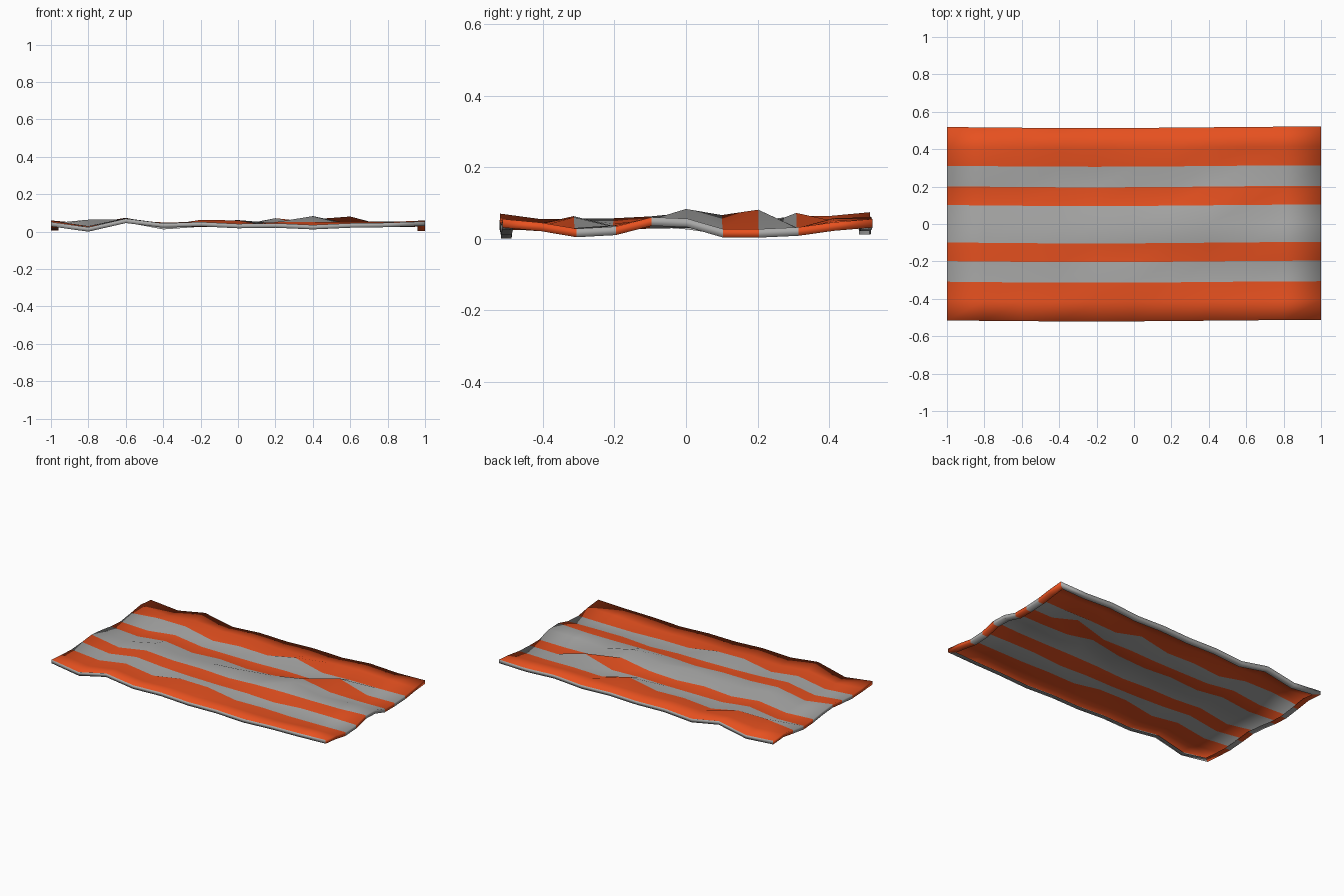
import bpy, bmesh, math, random

if "Cube" in bpy.data.objects:
    bpy.data.objects.remove(bpy.data.objects["Cube"])

random.seed(7)

def material(name, rgb):
    m = bpy.data.materials.new(name)
    m.diffuse_color = (*rgb, 1)
    m.use_nodes = True
    m.node_tree.nodes["Principled BSDF"].inputs["Base Color"].default_value = m.diffuse_color
    return m

orange = material("orange cloth", (0.80, 0.082, 0.014))
grey = material("grey cloth", (0.40, 0.40, 0.395))

# grid lines of the cloth: stripes follow the y lines
N = 10
XS = [-1 + 0.2 * i for i in range(N + 1)]
half = [0.1, 0.2, 0.31, 0.41, 0.517]
YS = [-v for v in reversed(half)] + [0] + half
GREY_ROWS = {2, 4, 5, 7}

# heights along the four borders
front = [.052, .024, .070, .045, .052, .042, .045, .036, .045, .048, .055]
back = [.052, .036, .074, .036, .050, .045, .052, .045, .060, .050, .055]
right = [.055, .045, .028, .034, .060, .056, .027, .027, .032, .046, .055]
left = [.052, .045, .040, .048, .058, .050, .036, .030, .045, .060, .052]

# main wrinkles inside, as (column, row): height
peaks = {(7, 5): .083, (2, 5): .072, (8, 7): .081, (5, 5): .062, (1, 8): .064,
         (2, 4): .062, (7, 6): .066, (6, 5): .045, (8, 5): .042, (3, 5): .045,
         (6, 8): .072, (4, 2): .063, (5, 2): .060, (7, 2): .03}

def height(i, j):
    if (i, j) in peaks:
        return peaks[i, j]
    u, v = i / N, j / N
    z = (1 - v) * front[i] + v * back[i] + (1 - u) * left[j] + u * right[j]
    z -= ((1 - u) * (1 - v) * front[0] + u * (1 - v) * front[N]
          + (1 - u) * v * back[0] + u * v * back[N])
    inner = 0 < i < N and 0 < j < N
    z += random.uniform(-.008, .01) if inner else 0
    return max(.024, min(z, .064)) if inner else z

# top sheet
bm = bmesh.new()
grid = [[bm.verts.new((x, y + .004 * math.sin(2.5 * x - 1), height(i, j)))
         for j, y in enumerate(YS)] for i, x in enumerate(XS)]

def stripe(j):
    return 1 if j in GREY_ROWS else 0

for i in range(N):
    for j in range(N):
        f = bm.faces.new((grid[i][j], grid[i + 1][j], grid[i + 1][j + 1], grid[i][j + 1]))
        f.material_index = stripe(j)

# turned-down hem with a narrow lip: grey on long sides, striped on the ends
ring = ([(i, 0) for i in range(N)] + [(N, j) for j in range(N)]
        + [(i, N) for i in range(N, 0, -1)] + [(0, j) for j in range(N, 0, -1)])
outer = [grid[i][j] for i, j in ring]
drop = [bm.verts.new((v.co.x, v.co.y, v.co.z - .024)) for v in outer]
lip = []
for (i, j), v in zip(ring, drop):
    sx = (i == 0) - (i == N)
    sy = (j == 0) - (j == N)
    lip.append(bm.verts.new((v.co.x + .04 * sx, v.co.y + .03 * sy, v.co.z)))
for a in range(len(ring)):
    b = (a + 1) % len(ring)
    (i0, j0), (i1, j1) = ring[a], ring[b]
    mat = 1 if j0 == j1 else stripe(min(j0, j1))
    for hi, lo in ((outer, drop), (drop, lip)):
        f = bm.faces.new((hi[b], hi[a], lo[a], lo[b]))
        f.material_index = mat

low = min(v.co.z for v in bm.verts)
for v in bm.verts:
    v.co.z -= low
for f in bm.faces:
    f.smooth = True

mesh = bpy.data.meshes.new("striped_towel")
bm.to_mesh(mesh)
bm.free()
mesh.materials.append(orange)
mesh.materials.append(grey)
towel = bpy.data.objects.new("striped_towel", mesh)
bpy.context.collection.objects.link(towel)
